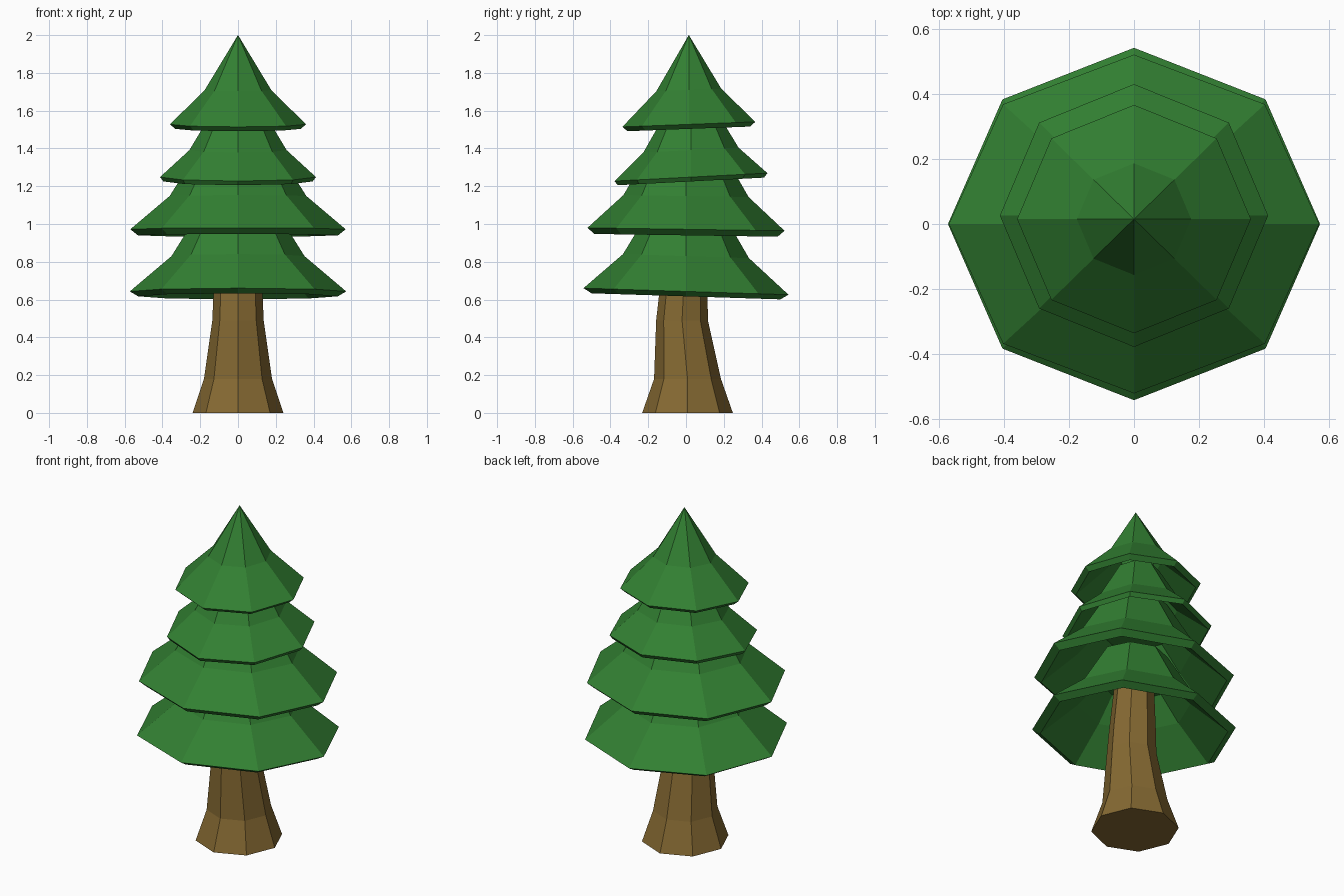
import bpy, bmesh, math

if "Cube" in bpy.data.objects:
    bpy.data.objects.remove(bpy.data.objects["Cube"])

SIDES = 8


def material(name, rgb):
    m = bpy.data.materials.new(name)
    m.diffuse_color = (*rgb, 1)
    m.use_nodes = True
    m.node_tree.nodes["Principled BSDF"].inputs["Base Color"].default_value = m.diffuse_color
    return m


def loft(name, rings, mat, tilt=0.0):
    """Skin rings of (rx, ry, centre_y, z); a zero radius makes a pole, ends are capped."""
    bm = bmesh.new()
    loops = []
    for rx, ry, cy, z in rings:
        if rx == 0:
            loops.append([bm.verts.new((0, cy, z + tilt * cy))])
            continue
        loop = []
        for i in range(SIDES):
            a = 2 * math.pi * i / SIDES
            y = cy + ry * math.sin(a)
            loop.append(bm.verts.new((rx * math.cos(a), y, z + tilt * y)))
        loops.append(loop)
    for a, b in zip(loops, loops[1:]):
        for i in range(SIDES):
            j = (i + 1) % SIDES
            if len(a) == 1:
                bm.faces.new((a[0], b[i], b[j]))
            elif len(b) == 1:
                bm.faces.new((a[i], b[0], a[j]))
            else:
                bm.faces.new((a[i], b[i], b[j], a[j]))
    for loop in (loops[0], loops[-1]):
        if len(loop) > 1:
            bm.faces.new(loop)
    bmesh.ops.recalc_face_normals(bm, faces=bm.faces)
    me = bpy.data.meshes.new(name)
    bm.to_mesh(me)
    bm.free()
    me.materials.append(mat)
    ob = bpy.data.objects.new(name, me)
    bpy.context.collection.objects.link(ob)
    return ob


bark = material("bark_brown", (0.235, 0.142, 0.032))
needles = material("needle_green", (0.032, 0.216, 0.032))

# Trunk: flared foot, slightly bent
loft("trunk", [(0.24, 0.24, 0.008, 0), (0.18, 0.177, 0.008, 0.18),
               (0.136, 0.137, -0.021, 0.49), (0.13, 0.128, -0.014, 0.63),
               (0.11, 0.11, 0, 0.9)], bark)


# Branch tier: hollow skirt with a bevelled rim
def tier(name, top, mid, rim, lip, squash, cy, tilt):
    (tr, tz), (mr, mz), (rr, rz), (inset, drop) = top, mid, rim, lip
    profile = [(tr, tz), (mr, mz), (rr, rz), (rr - inset, rz - drop),
               (mr - 0.035, mz - 0.035), (mr * 0.55, mz + 0.1), (0, mz + 0.1)]
    loft(name, [(r, r * squash, cy, z) for r, z in profile], needles, tilt)


tier("bottom_branches", (0.19, 1.09), (0.352, 0.83), (0.573, 0.643), (0.045, 0.026), 0.947, 0.0, -0.032)
tier("lower_branches", (0.19, 1.42), (0.362, 1.148), (0.57, 0.972), (0.04, 0.032), 0.915, 0.0, -0.015)
tier("upper_branches", (0.12, 1.62), (0.257, 1.39), (0.413, 1.247), (0.018, 0.023), 0.98, 0.026, 0.052)
tier("top_branches", (0, 2.0), (0.176, 1.709), (0.36, 1.527), (0.028, 0.024), 0.977, 0.015, 0.038)
